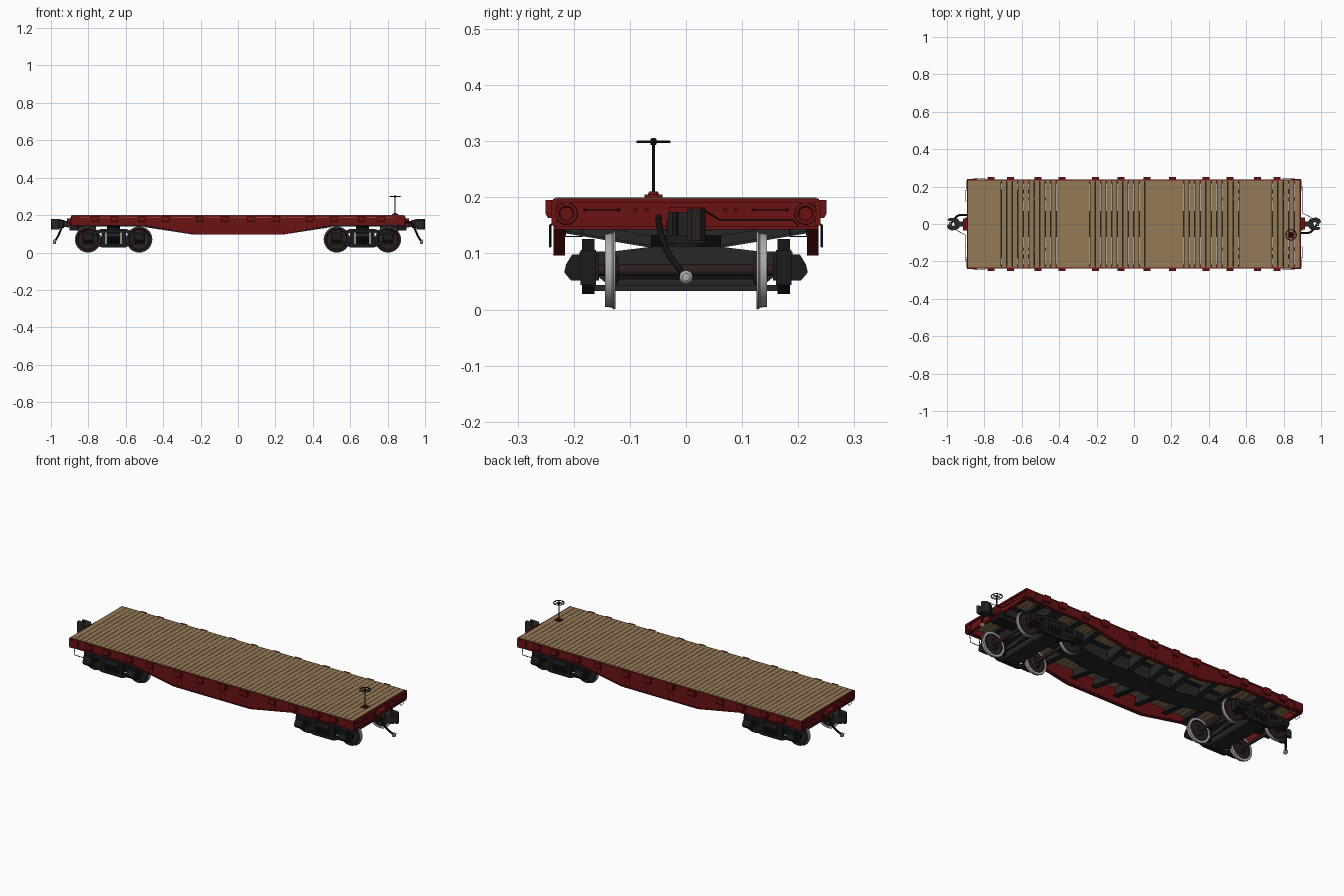
import bpy, bmesh, math
from mathutils import Matrix, Vector

COLORS = {
    "oxide_red": (0.15, 0.006, 0.007), "deck_wood": (0.30, 0.195, 0.095),
    "frame_grey": (0.02, 0.02, 0.021), "black_iron": (0.011, 0.011, 0.012),
    "wheel_brown": (0.026, 0.014, 0.014), "coupler_brown": (0.024, 0.019, 0.019),
    "bright_steel": (0.42, 0.42, 0.42),
}
MATS = {}
for n, c in COLORS.items():
    MATS[n] = bpy.data.materials.new(n)
    MATS[n].diffuse_color = (*c, 1)

parts = {}          # name -> (bmesh, material slot names)
ID = Matrix.Identity(4)
SPIN = Matrix.Rotation(math.pi, 4, 'Z')
M = ID              # current placement


def add(name, verts, faces, mats):
    bm, slots = parts.setdefault(name, (bmesh.new(), []))
    vs = [bm.verts.new(M @ Vector(v)) for v in verts]
    for i, f in enumerate(faces):
        m = mats if isinstance(mats, str) else mats[i]
        if m not in slots:
            slots.append(m)
        bm.faces.new([vs[k] for k in f]).material_index = slots.index(m)


def prism(name, mat, pts, axis, lo, hi):
    put = {'x': lambda p, d: (d, p[0], p[1]), 'y': lambda p, d: (p[0], d, p[1]),
           'z': lambda p, d: (p[0], p[1], d)}[axis]
    n = len(pts)
    add(name, [put(p, d) for d in (lo, hi) for p in pts],
        [list(range(n))[::-1], list(range(n, 2 * n))] +
        [(i, (i + 1) % n, n + (i + 1) % n, n + i) for i in range(n)], mat)


def box(name, mat, x0, x1, y0, y1, z0, z1):
    prism(name, mat, [(x0, y0), (x1, y0), (x1, y1), (x0, y1)], 'z', z0, z1)


def lathe(name, mats, prof, axis, c, n=32):
    """Spin (along, radius) profile about an axis through c."""
    def put(a, r, t):
        u, v = r * math.cos(t), r * math.sin(t)
        return Vector(c) + Vector({'x': (a, u, v), 'y': (u, a, v), 'z': (u, v, a)}[axis])
    k = len(prof)
    vs = [put(a, r, 2 * math.pi * i / n) for a, r in prof for i in range(n)]
    fs = [(j * n + i, j * n + (i + 1) % n, (j + 1) * n + (i + 1) % n, (j + 1) * n + i)
          for j in range(k - 1) for i in range(n)]
    fm = [mats if isinstance(mats, str) else mats[j] for j in range(k - 1) for i in range(n)]
    fs += [list(range(n))[::-1], list(range((k - 1) * n, k * n))]
    add(name, vs, fs, fm + [fm[0], fm[-1]])


def tube(name, mat, pts, r, n=6, closed=False):
    pts = [Vector(p) for p in pts]
    k, vs = len(pts), []
    for i, p in enumerate(pts):
        a = pts[i - 1] if (i or closed) else p
        b = pts[(i + 1) % k] if (i < k - 1 or closed) else p
        q = (b - a).to_track_quat('Z', 'Y')
        vs += [p + q @ Vector((r * math.cos(2 * math.pi * j / n), r * math.sin(2 * math.pi * j / n), 0))
               for j in range(n)]
    fs = [(i * n + j, i * n + (j + 1) % n, (i + 1) % k * n + (j + 1) % n, (i + 1) % k * n + j)
          for i in range(k if closed else k - 1) for j in range(n)]
    if not closed:
        fs += [list(range(n)), list(range((k - 1) * n, k * n))]
    add(name, vs, fs, mat)


# Deck planks with narrow gaps
N, L = 60, 1.774
for i in range(N):
    x = -L / 2 + i * L / N
    box("deck_planks", "deck_wood", x, x + L / N - 0.0018, -0.233, 0.233, 0.187, 0.2)

POCKETS = [s * x for x in (0.07, 0.205, 0.385, 0.513, 0.66, 0.765) for s in (-1, 1)]
low = [(-0.888, 0.145), (-0.5, 0.145), (-0.24, 0.096), (0.24, 0.096), (0.5, 0.145), (0.888, 0.145)]


def belly(x):
    a = abs(x)
    return 0.096 if a < 0.24 else 0.145 if a > 0.5 else 0.096 + (a - 0.24) / 0.26 * 0.049


for M in (ID, SPIN):
    # Fish-belly side sill with flanges
    prism("side_sills", "oxide_red", low + [(0.888, 0.195), (-0.888, 0.195)], 'y', -0.233, -0.228)
    prism("side_sills", "oxide_red", low + [(x, z + 0.005) for x, z in low[::-1]], 'y', -0.236, -0.216)
    box("side_sills", "oxide_red", -0.888, 0.888, -0.237, -0.2331, 0.189, 0.197)
    # Stake pockets and rivets
    for x in POCKETS:
        prism("stake_pockets", "oxide_red", [(-0.23, 0.163), (-0.246, 0.163), (-0.25, 0.17),
              (-0.25, 0.195), (-0.23, 0.195)], 'x', x - 0.019, x + 0.019)
        box("stake_pockets", "oxide_red", x - 0.027, x + 0.027, -0.236, -0.23, 0.168, 0.19)
        for dx in (-0.012, 0.012):
            z = 0.155
            while z > belly(x) + 0.008:
                lathe("side_rivets", "oxide_red", [(-0.2355, 0.0018), (-0.23, 0.0025)], 'y', (x + dx, 0, z), 6)
                z -= 0.012
    for i in range(57):
        x = -0.86 + i * 1.72 / 56
        lathe("side_rivets", "oxide_red", [(-0.2355, 0.0018), (-0.23, 0.0025)], 'y', (x, 0, belly(x) + 0.01), 6)

    # End sill, corner gussets, pole pockets
    box("end_sills", "oxide_red", 0.883, 0.89, -0.236, 0.236, 0.143, 0.197)
    box("end_sills", "oxide_red", 0.875, 0.894, -0.236, 0.236, 0.19, 0.198)
    box("end_sills", "oxide_red", 0.875, 0.894, -0.236, 0.236, 0.143, 0.148)
    for s in (-1, 1):
        box("corner_plates", "oxide_red", 0.84, 0.893, min(s * .23, s * .24), max(s * .23, s * .24), 0.15, 0.195)
        lathe("pole_pockets", "oxide_red", [(0.885, 0.021), (0.895, 0.019), (0.895, 0.014), (0.889, 0.011)],
              'x', (0, s * 0.213, 0.171), 20)
        for y in (0.07, 0.09, 0.12, 0.18):
            lathe("end_rivets", "oxide_red", [(0.885, 0.004), (0.893, 0.003)], 'x', (0, s * y, 0.178), 8)
        # Grab irons and steps
        tube("grab_irons", "oxide_red", [(0.89, s * .12, .178), (0.9, s * .12, .178),
             (0.9, s * .18, .178), (0.89, s * .18, .178)], 0.0016)
        tube("grab_irons", "black_iron", [(0.885, s * .185, .145), (0.893, s * .185, .13),
             (0.893, s * .215, .13), (0.885, s * .215, .145)], 0.0013)
        tube("step_stirrups", "black_iron", [(0.795, s * .236, .155), (0.795, s * .242, .15), (0.8, s * .242, .112),
             (0.855, s * .242, .112), (0.86, s * .242, .15), (0.86, s * .236, .155)], 0.002)

    # Striker box and coupler
    box("coupler_strikers", "oxide_red", 0.885, 0.915, -0.03, 0.034, 0.135, 0.182)
    box("draft_gear", "black_iron", 0.76, 0.9, -0.035, 0.035, 0.118, 0.16)
    box("couplers", "coupler_brown", 0.89, 0.95, -0.013, 0.013, 0.137, 0.168)
    prism("couplers", "coupler_brown", [(0.93, -0.012), (0.945, -0.03), (0.985, -0.032), (0.998, -0.024),
          (0.99, -0.016), (0.965, -0.014), (0.958, 0.004), (0.965, 0.014), (0.958, 0.034), (0.94, 0.026),
          (0.93, 0.012)], 'z', 0.132, 0.174)
    prism("coupler_knuckles", "coupler_brown", [(0.955, 0.008), (0.968, 0.012), (0.978, 0.004), (0.992, 0.002),
          (1.0, 0.01), (0.994, 0.026), (0.975, 0.035), (0.956, 0.032)], 'z', 0.122, 0.18)
    # Uncoupling lever
    tube("uncoupling_levers", "black_iron", [(0.9, 0.2, 0.15), (0.9, 0.19, 0.16), (0.9, 0.06, 0.16),
         (0.955, 0.03, 0.178)], 0.0016)
    # Air hose with bright end fitting
    tube("air_hoses", "black_iron", [(0.87, -.048, .16), (0.9, -.049, .164), (0.925, -.049, .158), (0.942, -.045, .135),
         (0.953, -.036, .108), (0.962, -.024, .088), (0.973, -.01, .07), (0.982, -.002, .058)], 0.0055, 10)
    lathe("hose_fittings", "bright_steel", [(-0.008, 0.008), (-0.004, 0.012), (0.006, 0.012), (0.01, 0.007)],
          'x', (0.98, 0, 0.058), 14)

    # Body bolster and centre plate over the truck
    prism("body_bolsters", "frame_grey", [(-0.228, 0.187), (-0.228, 0.16), (-0.07, 0.132), (0.07, 0.132),
          (0.228, 0.16), (0.228, 0.187)], 'x', 0.63, 0.70)
    lathe("centre_plates", "black_iron", [(0.1, 0.035), (0.135, 0.035)], 'z', (0.665, 0, 0), 20)
M = ID

# Fish-belly centre sill and crossbearers
prism("centre_sill", "frame_grey", [(-0.88, 0.14), (-0.5, 0.14), (-0.24, 0.1), (0.24, 0.1), (0.5, 0.14),
      (0.88, 0.14), (0.88, 0.186), (-0.88, 0.186)], 'y', -0.045, 0.045)
cs = [(-0.5, 0.14), (-0.24, 0.1), (0.24, 0.1), (0.5, 0.14)]
prism("centre_sill", "frame_grey", [(x, z - 0.004) for x, z in cs] + cs[::-1], 'y', -0.062, 0.062)
box("centre_sill", "frame_grey", -0.88, 0.88, -0.07, 0.07, 0.181, 0.1868)
for x in POCKETS:
    if abs(x) in (0.66,):
        continue
    zb = belly(x) + 0.012
    zo = min(0.155, zb + 0.03)
    prism("crossbearers", "frame_grey", [(-0.228, 0.186), (-0.228, zo), (-0.05, zb), (0.05, zb),
          (0.228, zo), (0.228, 0.186)], 'x', x - 0.003, x + 0.003)
    prism("crossbearers", "frame_grey", [(-0.228, zo), (-0.05, zb), (0.05, zb), (0.228, zo),
          (0.228, zo + .005), (0.05, zb + .005), (-0.05, zb + .005), (-0.228, zo + .005)], 'x', x - 0.016, x + 0.016)

# Trucks
WHEEL = [(0.12, 0.012), (0.12, 0.022), (0.129, 0.03), (0.129, 0.052), (0.126, 0.056), (0.126, 0.069),
         (0.129, 0.07), (0.132, 0.0665), (0.144, 0.065), (0.144, 0.056), (0.138, 0.052), (0.138, 0.028),
         (0.145, 0.02), (0.145, 0.01)]
WMAT = ["wheel_brown"] * 4 + ["bright_steel"] * 4 + ["wheel_brown"] * 5
for tx in (-0.665, 0.665):
    for M in (Matrix.Translation((tx, 0, 0)), Matrix.Translation((tx, 0, 0)) @ SPIN):
        for x in (-0.137, 0.137):
            lathe("wheels", WMAT, WHEEL, 'y', (x, 0, 0.07), 36)
            # Journal box with sloping lid
            prism("journal_boxes", "black_iron", [(0.155, 0.052), (0.205, 0.052), (0.217, 0.066), (0.214, 0.08),
                  (0.203, 0.098), (0.155, 0.1)], 'x', x - 0.024, x + 0.024)
            box("journal_boxes", "black_iron", x - 0.03, x + 0.03, 0.16, 0.188, 0.044, 0.106)
        lathe("axles", "wheel_brown", [(-0.16, 0.01), (0.16, 0.01)], 'y', (0.137, 0, 0.07), 16)
        # Cast side frame: arched top chord, dropped bottom chord, columns
        prism("side_frames", "black_iron", [(-0.165, 0.082), (-0.165, 0.1), (-0.12, 0.108), (-0.065, 0.126), (0.065, 0.126),
              (0.12, 0.108), (0.165, 0.1), (0.165, 0.082), (0.115, 0.09), (0.06, 0.108), (-0.06, 0.108),
              (-0.115, 0.09)], 'y', 0.163, 0.185)
        prism("side_frames", "black_iron", [(-0.125, 0.072), (-0.06, 0.046), (0.06, 0.046), (0.125, 0.072),
              (0.125, 0.052), (0.065, 0.028), (-0.065, 0.028), (-0.125, 0.052)], 'y', 0.163, 0.185)
        for x in (-0.054, 0.054):
            box("side_frames", "black_iron", x - 0.011, x + 0.011, 0.163, 0.185, 0.04, 0.115)
        # Spring nest
        for x in (-0.026, 0, 0.026):
            spring = [(0.046 + i * 0.0035, 0.0115 if i % 2 else 0.009) for i in range(12)]
            lathe("springs", "black_iron", spring, 'z', (x, 0.176, 0), 12)
        # Brake beam, shoes and hanger
        tube("brake_beams", "black_iron", [(0.06, -0.122, 0.058), (0.06, 0.122, 0.058)], 0.005)
        tube("brake_beams", "black_iron", [(0.06, -0.06, 0.058), (0.06, 0, 0.075), (0.06, 0.06, 0.058)], 0.003)
        for y in (-0.135, 0.135):
            box("brake_shoes", "black_iron", 0.056, 0.072, y - 0.009, y + 0.009, 0.045, 0.085)
    # Bolster and spring plank
    M = Matrix.Translation((tx, 0, 0))
    prism("truck_bolsters", "frame_grey", [(-0.19, 0.085), (-0.127, 0.035), (0.127, 0.035), (0.19, 0.085),
          (0.19, 0.103), (0.127, 0.104), (0.06, 0.112), (-0.06, 0.112), (-0.127, 0.104), (-0.19, 0.103)],
          'x', -0.038, 0.038)
    box("spring_planks", "frame_grey", -0.045, 0.045, -0.185, 0.185, 0.033, 0.044)
M = ID

# Hand brake: base, staff and spoked wheel
BX, BY = 0.84, -0.058
box("brake_base", "oxide_red", BX - 0.017, BX + 0.017, BY - 0.016, BY + 0.016, 0.2, 0.205)
lathe("brake_base", "oxide_red", [(0.205, 0.01), (0.21, 0.008)], 'z', (BX, BY, 0), 12)
lathe("brake_staff", "black_iron", [(0.19, 0.003), (0.293, 0.003), (0.294, 0.006), (0.303, 0.006), (0.306, 0.003)],
      'z', (BX, BY, 0), 10)
ring = [(BX + 0.028 * math.cos(t * math.pi / 12), BY + 0.028 * math.sin(t * math.pi / 12), 0.299) for t in range(24)]
tube("brake_wheel", "black_iron", ring, 0.0025, 8, True)
for i in range(0, 24, 4):
    tube("brake_wheel", "black_iron", [(BX, BY, 0.299), ring[i]], 0.0018)

# Turn the collected parts into objects
ROUND = ("wheels", "axles", "air_hoses", "hose_fittings", "brake_staff", "brake_wheel", "springs", "centre_plates",
         "pole_pockets")
for name, (bm, slots) in parts.items():
    bmesh.ops.recalc_face_normals(bm, faces=bm.faces)
    me = bpy.data.meshes.new(name)
    bm.to_mesh(me)
    bm.free()
    for s in slots:
        me.materials.append(MATS[s])
    ob = bpy.data.objects.new(name, me)
    bpy.context.collection.objects.link(ob)
    if name in ROUND:
        bpy.ops.object.select_all(action='DESELECT')
        ob.select_set(True)
        bpy.context.view_layer.objects.active = ob
        bpy.ops.object.shade_smooth_by_angle(angle=math.radians(35))
